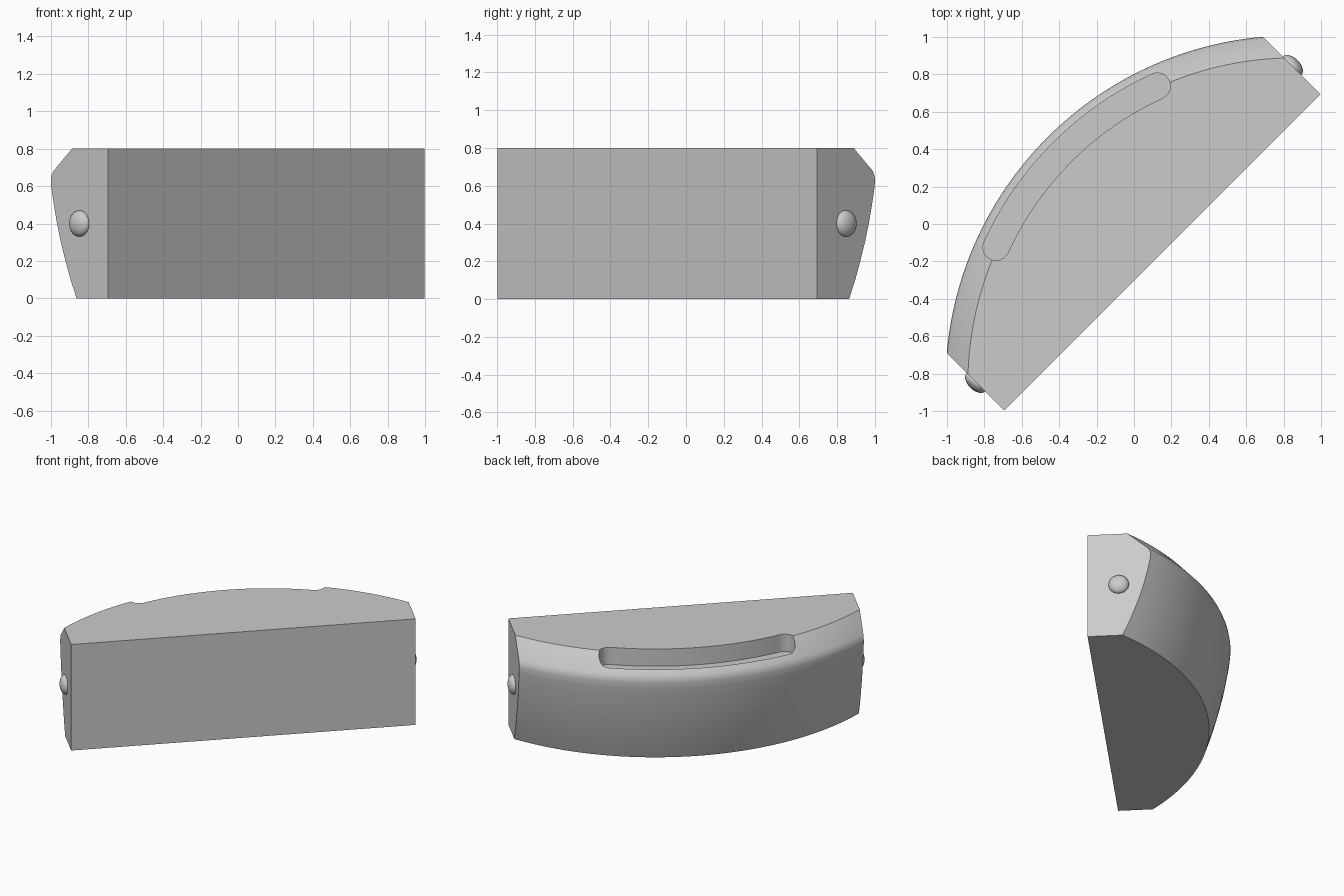
import bpy, bmesh, math
from mathutils import Matrix

cube = bpy.data.objects.get("Cube")
if cube:
    bpy.data.objects.remove(cube, do_unlink=True)

HALF_LENGTH = 1.196
BACK = -0.214
HEIGHT = 0.8
RADIUS = 1.861
CENTRE = -1.206                      # arc centre, along the depth axis
TURN = Matrix.Rotation(math.radians(45), 4, 'Z')

grey = bpy.data.materials.new("light grey plastic")
grey.use_nodes = True
colour = (0.6, 0.6, 0.6, 1)
grey.diffuse_color = colour
grey.node_tree.nodes["Principled BSDF"].inputs["Base Color"].default_value = colour


def make_object(name, bm):
    bmesh.ops.recalc_face_normals(bm, faces=bm.faces)
    bm.transform(TURN)
    mesh = bpy.data.meshes.new(name)
    bm.to_mesh(mesh)
    bm.free()
    mesh.materials.append(grey)
    obj = bpy.data.objects.new(name, mesh)
    bpy.context.collection.objects.link(obj)
    return obj


def activate(obj):
    bpy.ops.object.select_all(action='DESELECT')
    obj.select_set(True)
    bpy.context.view_layer.objects.active = obj


def smooth(obj):
    activate(obj)
    bpy.ops.object.shade_smooth_by_angle(angle=math.radians(30))


def loft(bm, rings):
    """Skin a row of equal closed rings and cap both ends."""
    loops = [[bm.verts.new(p) for p in ring] for ring in rings]
    for a, b in zip(loops, loops[1:]):
        for i in range(len(a)):
            j = (i + 1) % len(a)
            bm.faces.new((a[i], a[j], b[j], b[i]))
    bm.faces.new(loops[0])
    bm.faces.new(loops[-1])


# Body: bulging front profile (inset from the arc, height), cut flat at back and ends
profile = [(0.145, 0), (0.112, 0.1), (0.084, 0.2), (0.058, 0.3), (0.036, 0.4),
           (0.018, 0.5), (0.005, 0.58), (0, 0.63), (0.004, 0.655),
           (0.015, 0.68), (0.12, HEIGHT)]
STEPS = 64
rings = []
for k in range(STEPS + 1):
    u = HALF_LENGTH * (2 * k / STEPS - 1)
    front = [(u, CENTRE + math.sqrt((RADIUS - inset) ** 2 - u * u), z)
             for inset, z in profile]
    rings.append([(u, BACK, 0)] + front + [(u, BACK, HEIGHT)])
bm = bmesh.new()
loft(bm, rings)
body = make_object("housing_body", bm)

# Curved slot with round ends, sunk into the top front edge
SLOT_RADIUS, SLOT_HALF, SLOT_ANGLE, SLOT_FLOOR = 1.749, 0.07, math.radians(20.4), 0.67


def polar(r, a):
    return r * math.sin(a), CENTRE + r * math.cos(a)


outline = []
for side in (1, -1):
    for k in range(33):
        a = side * SLOT_ANGLE * (2 * k / 32 - 1)
        outline.append(polar(SLOT_RADIUS + side * SLOT_HALF, a))
    end = side * SLOT_ANGLE
    cx, cy = polar(SLOT_RADIUS, end)
    for k in range(1, 12):
        t = math.pi / 2 - end - math.pi * k / 12 + (0 if side > 0 else math.pi)
        outline.append((cx + SLOT_HALF * math.cos(t), cy + SLOT_HALF * math.sin(t)))
bm = bmesh.new()
loft(bm, [[(x, y, z) for x, y in outline] for z in (SLOT_FLOOR, HEIGHT + 0.2)])
cutter = make_object("slot_cutter", bm)
cutter.hide_render = True

cut = body.modifiers.new("slot", 'BOOLEAN')
cut.operation = 'DIFFERENCE'
cut.solver = 'EXACT'
cut.object = cutter
activate(body)
bpy.ops.object.modifier_apply(modifier=cut.name)
bpy.data.objects.remove(cutter, do_unlink=True)
smooth(body)

# Domed buttons, one on each end face
for name, side in (("left_end_button", 1), ("right_end_button", -1)):
    bm = bmesh.new()
    bmesh.ops.create_uvsphere(bm, u_segments=32, v_segments=16, radius=0.07)
    bm.transform(Matrix.Translation((side * HALF_LENGTH, 0, HEIGHT / 2))
                 @ Matrix.Diagonal((0.6, 1, 1, 1)))
    smooth(make_object(name, bm))
